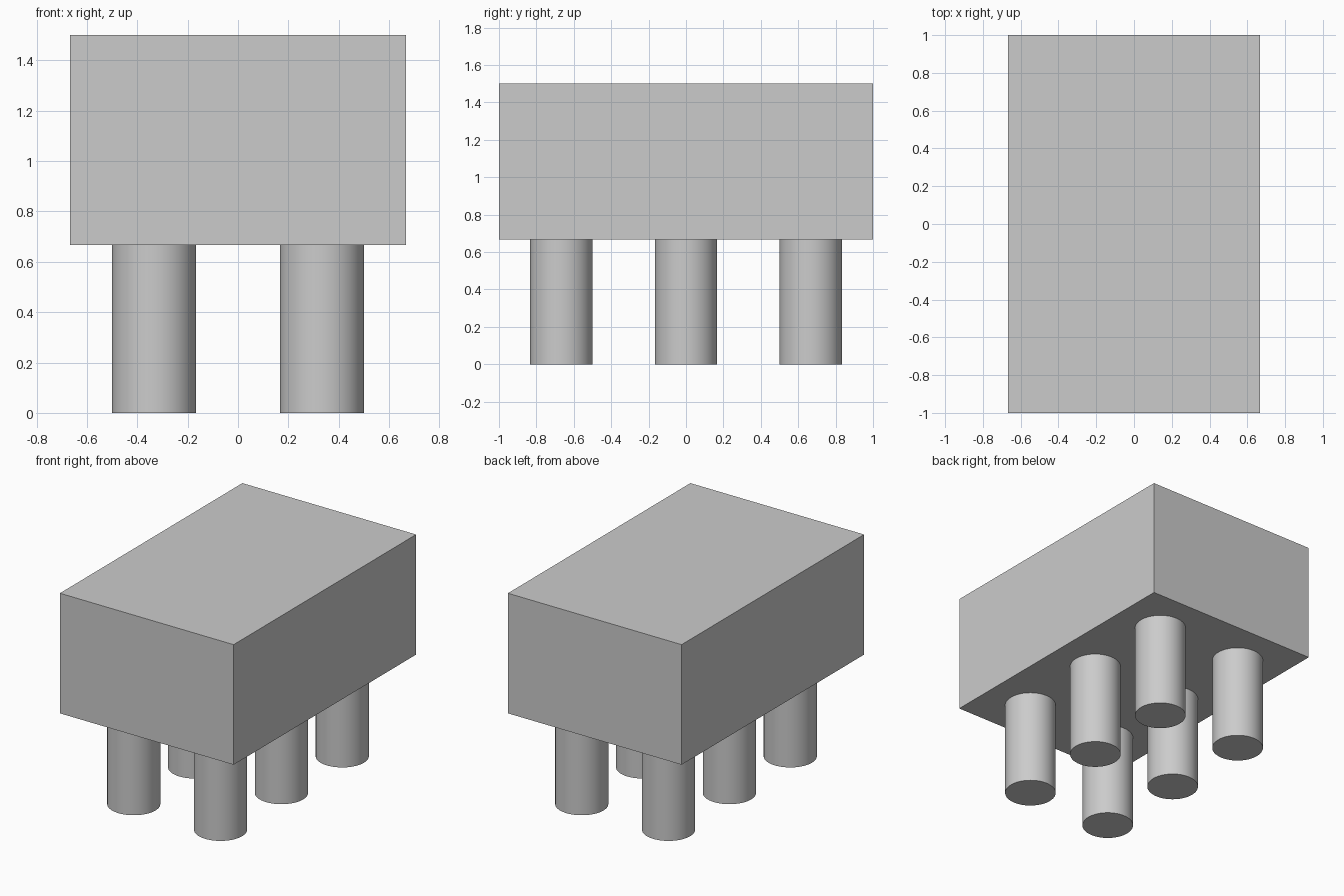
import bpy
import math

cube = bpy.data.objects.get("Cube")
if cube:
    bpy.data.objects.remove(cube, do_unlink=True)

BODY_BOTTOM, BODY_TOP = 0.667, 1.5
LEG_RADIUS = 0.167

# Single plain grey for everything
grey = bpy.data.materials.new("light_grey")
grey.use_nodes = True
colour = (0.6, 0.6, 0.6, 1)
grey.diffuse_color = colour
grey.node_tree.nodes["Principled BSDF"].inputs["Base Color"].default_value = colour


def finish(name):
    obj = bpy.context.object
    obj.name = name
    obj.data.materials.append(grey)
    return obj


# Rectangular body block
bpy.ops.mesh.primitive_cube_add(size=1, location=(0, 0, (BODY_BOTTOM + BODY_TOP) / 2))
body = finish("body_block")
body.scale = (1.333, 2, BODY_TOP - BODY_BOTTOM)
bpy.ops.object.transform_apply(location=False, rotation=False, scale=True)

# Six round legs: three rows of two
for row, y in (("front", -0.667), ("middle", 0), ("back", 0.667)):
    for side, x in (("right", -0.333), ("left", 0.333)):
        bpy.ops.mesh.primitive_cylinder_add(
            vertices=64, radius=LEG_RADIUS, depth=BODY_BOTTOM,
            location=(x, y, BODY_BOTTOM / 2))
        finish(f"{row}_{side}_leg")
        bpy.ops.object.shade_smooth_by_angle(angle=math.radians(30))
